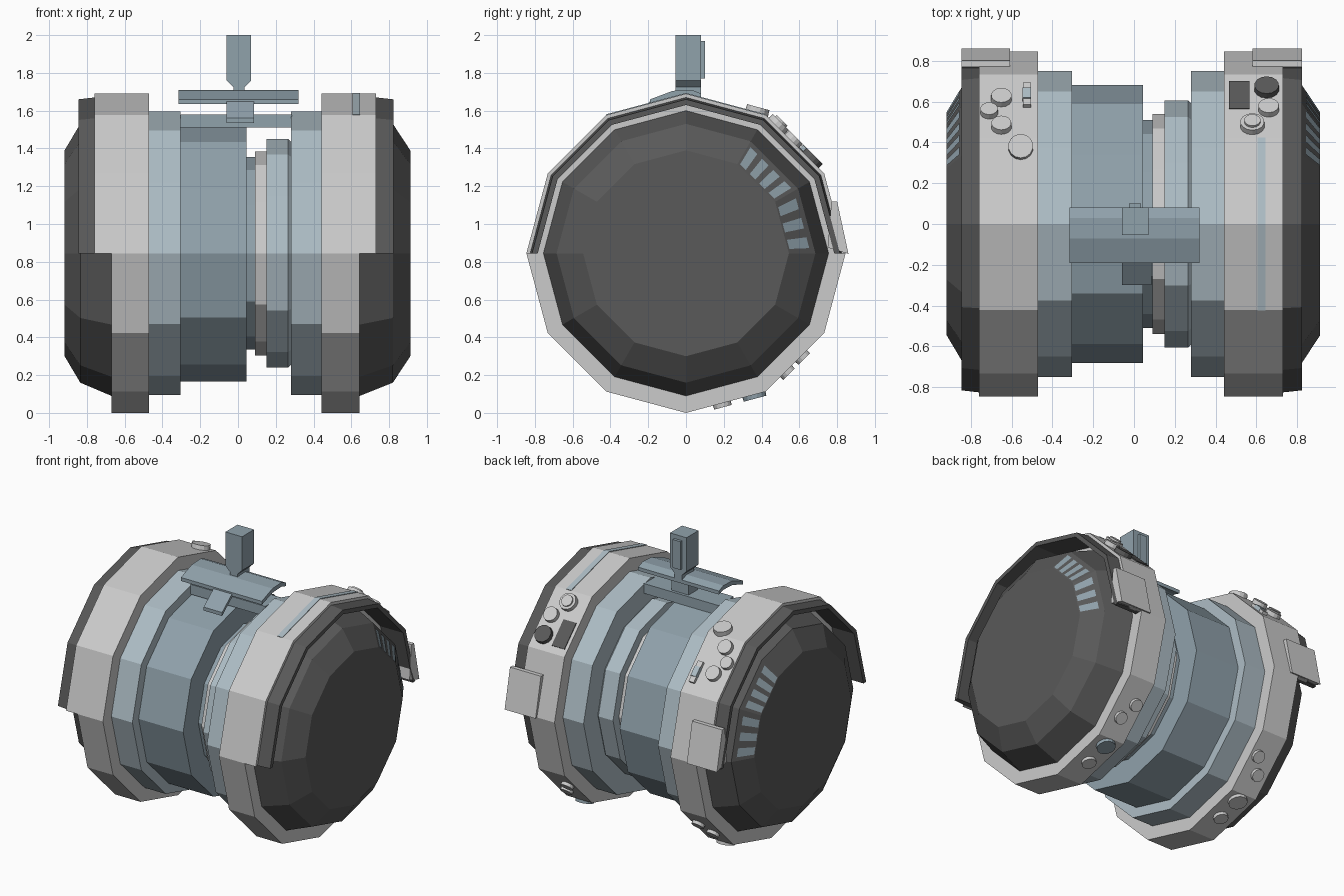
import bpy, bmesh
from math import sin, cos, radians
from mathutils import Matrix, Vector

if "Cube" in bpy.data.objects:
    bpy.data.objects.remove(bpy.data.objects["Cube"])

ZC = 0.845   # height of the drum axis, which runs along x


def material(name, rgb):
    m = bpy.data.materials.new(name)
    m.diffuse_color = (*rgb, 1)
    m.use_nodes = True
    m.node_tree.nodes["Principled BSDF"].inputs["Base Color"].default_value = m.diffuse_color
    return m


WHITE = material("pale_shell", (0.74, 0.77, 0.77))
BLUE = material("light_blue_grey", (0.42, 0.51, 0.56))
STEEL = material("steel_blue", (0.28, 0.36, 0.41))
DARK = material("dark_grey", (0.10, 0.10, 0.10))


def finish(name, bm, mat):
    bmesh.ops.recalc_face_normals(bm, faces=bm.faces[:])
    me = bpy.data.meshes.new(name)
    bm.to_mesh(me)
    bm.free()
    me.materials.append(mat)
    ob = bpy.data.objects.new(name, me)
    bpy.context.collection.objects.link(ob)
    return ob


def polar(x, r, deg):
    """Point on a twelve-sided drum whose corners have radius r."""
    k = cos(radians(15)) / cos(radians(deg % 30 - 15))
    return Vector((x, r * k * cos(radians(deg)), ZC + r * k * sin(radians(deg))))


def lathe(name, profile, mat, a0=0, a1=360, closed=False, cap=False):
    """Sweep an (x, r) profile about the axis in 30 degree steps."""
    bm = bmesh.new()
    full = a1 - a0 == 360
    n = (a1 - a0) // 30 + (0 if full else 1)
    rows = [[bm.verts.new(polar(x, r, a0 + 30 * i)) for x, r in profile] for i in range(n)]
    m = len(profile)
    for i in range(n if full else n - 1):
        a, b = rows[i], rows[(i + 1) % n]
        for j in range(m if closed else m - 1):
            k = (j + 1) % m
            bm.faces.new((a[j], a[k], b[k], b[j]))
    if cap:
        bm.faces.new([row[-1] for row in rows])
    if closed and not full:
        bm.faces.new(rows[0])
        bm.faces.new(rows[-1])
    return finish(name, bm, mat)


def prism(name, pts, lo, hi, mat, axis="x"):
    """Extrude a (y, z) outline along x, or an (x, z) outline along y."""
    bm = bmesh.new()
    put = (lambda p, d: (d, *p)) if axis == "x" else (lambda p, d: (p[0], d, p[1]))
    a, b = ([bm.verts.new(put(p, d)) for p in pts] for d in (lo, hi))
    bm.faces.new(a)
    bm.faces.new(b)
    for i in range(len(pts)):
        j = (i + 1) % len(pts)
        bm.faces.new((a[i], a[j], b[j], b[i]))
    return finish(name, bm, mat)


def box(name, lo, hi, mat):
    (x0, y0, z0), (x1, y1, z1) = lo, hi
    return prism(name, [(y0, z0), (y1, z0), (y1, z1), (y0, z1)], x0, x1, mat)


def on_facet(x, y, side):
    """Frame on a rear facet of the pale ring; side is +1 above, -1 below."""
    n = radians(side * (45 if y > 0.4225 else 75))
    ap = ZC * cos(radians(15))
    t = (ap * cos(n) - y) / sin(n)
    return Matrix.Translation((x, y, ZC + ap * sin(n) + t * cos(n))) @ \
        Matrix.Rotation(n - radians(90), 4, "X")


def button(name, x, y, r, mat, side=1, h=0.03):
    bm = bmesh.new()
    bmesh.ops.create_cone(bm, cap_ends=True, segments=14, radius1=r, radius2=r * 0.95,
                          depth=h * 2, matrix=on_facet(x, y, side))
    return finish(name, bm, mat)


def pad(name, x, y, size, mat):
    bm = bmesh.new()
    bmesh.ops.create_cube(bm, size=1, matrix=on_facet(x, y, 1) @ Matrix.Diagonal((*size, 1)))
    return finish(name, bm, mat)


# Stepped central drum
lathe("left_shoulder", [(-0.47, 0.75), (-0.305, 0.75), (-0.305, 0.68)], BLUE)
lathe("main_barrel", [(-0.305, 0.68), (0.045, 0.68), (0.045, 0.51)], STEEL)
lathe("neck", [(0.045, 0.51), (0.09, 0.51)], STEEL)
lathe("pale_collar", [(0.09, 0.51), (0.09, 0.54), (0.15, 0.54)], WHITE)
lathe("wide_collar", [(0.15, 0.54), (0.15, 0.605), (0.265, 0.605), (0.28, 0.59)], BLUE)
lathe("right_shoulder", [(0.28, 0.59), (0.28, 0.75), (0.442, 0.75)], BLUE)

# End assemblies: ring, upper hood, dark cap, vents, rear latch
for tag, s, x in (("left", -1, (0.47, 0.67, 0.76, 0.845, 0.835, 0.918)),
                  ("right", 1, (0.442, 0.644, 0.731, 0.823, 0.82, 0.912))):
    inner, low, up, hood, mid, end = (s * v for v in x)
    lathe(tag + "_ring", [(inner, 0.75), (inner, ZC), (low, ZC), (low, 0.75)], WHITE)
    lathe(tag + "_ring_hood", [(low, 0.815), (low, ZC), (up, ZC), (up, 0.815)],
          WHITE, 0, 180, closed=True)
    lathe(tag + "_dark_hood", [(low, 0.785), (low, 0.825), (up, 0.825), (hood, 0.815), (hood, 0.785)],
          DARK, 0, 180, closed=True)
    lathe(tag + "_cap", [(low, 0.755), (mid, 0.685), (end, 0.545)], DARK, cap=True)

    # Vent stripes lie on the cap's bevel
    for i, a in enumerate((5, 14.5, 24, 34, 41.5, 49, 56.5)):
        bm = bmesh.new()
        w = 2.6 if a < 30 else 2.2
        vs = []
        for f, d in ((0.04, -w), (0.04, w), (0.8, w), (0.8, -w)):
            vs.append(bm.verts.new(polar(end + (mid - end) * f + s * 0.004,
                                         0.548 + 0.14 * f, a + d)))
        bm.faces.new(vs)
        finish(f"{tag}_vent_{i}", bm, STEEL)

    # Wedge latch at the back
    prism(tag + "_latch", [(0.75, 0.875), (0.86, 0.842), (0.80, 1.12), (0.77, 1.12)],
          inner + s * 0.138, hood, WHITE)

# Coloured band over the right ring
lathe("ring_band", [(0.605, 0.84), (0.605, 0.849), (0.645, 0.849), (0.645, 0.84)], BLUE, 60, 120, closed=True)

# Upper rear controls
for i, (x, y, r) in enumerate(((-0.65, 0.61, 0.053), (-0.71, 0.545, 0.045), (-0.65, 0.475, 0.052),
                               (-0.555, 0.375, 0.064), (0.66, 0.56, 0.053), (0.58, 0.48, 0.062))):
    button(f"upper_button_{i}", x, y, r, WHITE)
button("inner_button", 0.58, 0.48, 0.042, WHITE, h=0.042)
button("dark_button", 0.65, 0.66, 0.063, DARK)
pad("dark_pad", 0.515, 0.63, (0.10, 0.19, 0.012), DARK)
pad("switch_base", -0.525, 0.625, (0.04, 0.15, 0.04), WHITE)
pad("switch_slot", -0.525, 0.625, (0.042, 0.07, 0.055), BLUE)

# Lower rear controls on both rings
for s, off in ((-1, -0.028), (1, 0)):
    for i, (x, y, r) in enumerate(((0.50, 0.61, 0.045), (0.56, 0.53, 0.045),
                                   (0.54, 0.36, 0.065), (0.54, 0.19, 0.05))):
        button(f"lower_button_{i}_{'left' if s < 0 else 'right'}", s * x + off, y, r,
               STEEL if (i == 2 and s > 0) else WHITE, -1, 0.022)

# Top bracket: base bar, post, folded plate and front tongue
box("bracket_base", (-0.305, -0.10, 1.51), (0.285, 0.07, 1.58), STEEL)
box("bracket_post", (-0.055, -0.05, 1.55), (0.08, 0.05, 1.68), STEEL)
prism("bracket_plate", [(-0.19, 1.635), (-0.19, 1.66), (-0.07, 1.705), (0.03, 1.71), (0.08, 1.69),
                        (0.08, 1.665), (0.03, 1.68), (-0.07, 1.675)], -0.315, 0.32, STEEL)
prism("bracket_tongue", [(-0.17, 1.64), (-0.17, 1.665), (-0.30, 1.56), (-0.30, 1.535)],
      -0.06, 0.085, STEEL)

# Upright block on a tapered neck, with a raised rear strip
prism("upright_block", [(-0.06, 1.76), (-0.025, 1.725), (-0.025, 1.69), (0.035, 1.69), (0.035, 1.725),
                        (0.07, 1.76), (0.07, 2.0), (-0.06, 2.0)], -0.055, 0.08, STEEL, "y")
prism("rear_strip", [(-0.025, 1.77), (0.035, 1.77), (0.035, 1.97), (-0.025, 1.97)],
      0.08, 0.10, STEEL, "y")
